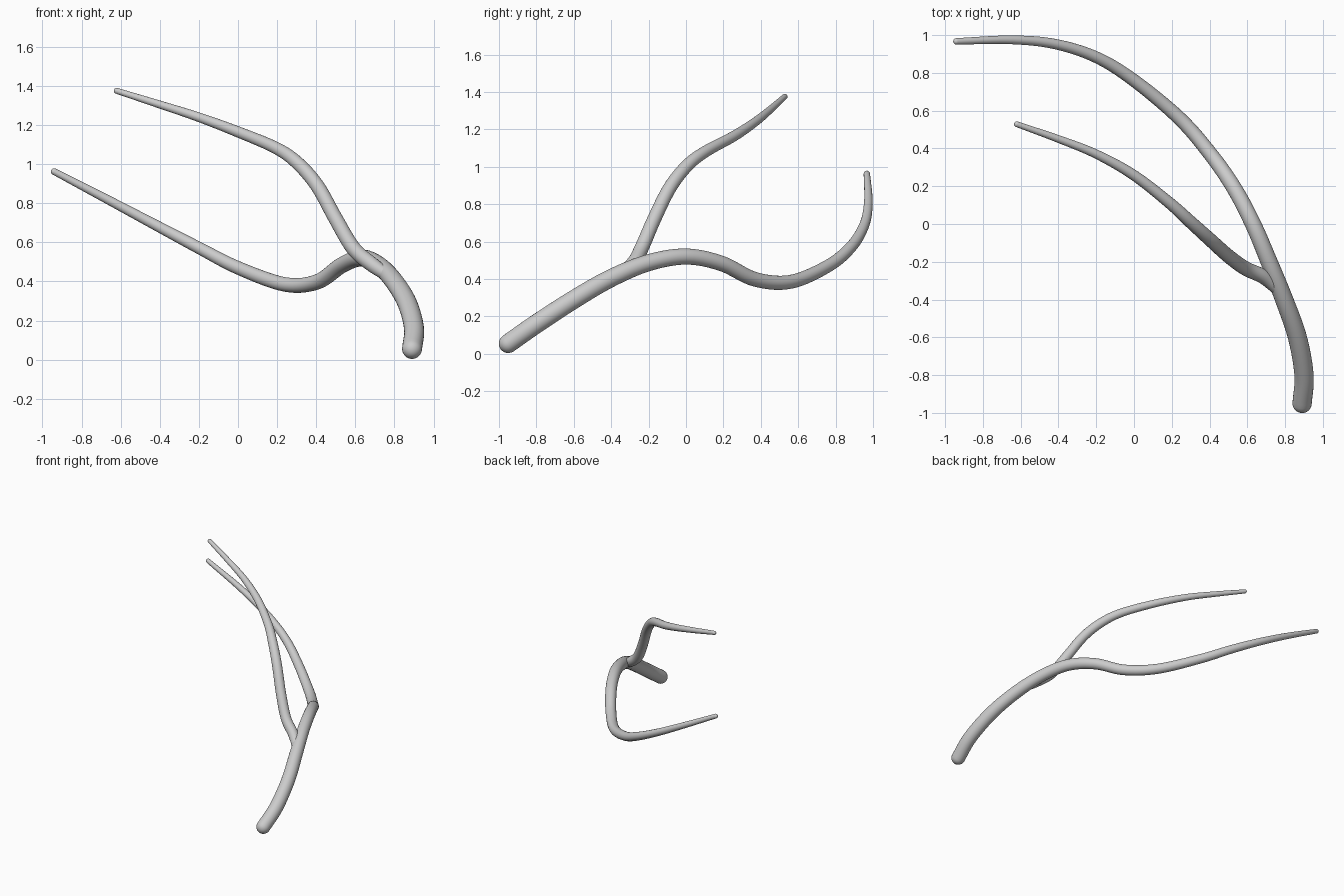
import bpy, bmesh, math
from mathutils import Vector

if "Cube" in bpy.data.objects:
    bpy.data.objects.remove(bpy.data.objects["Cube"])

SIDES = 24
STEPS = 8


def spline(a, b, c, d, t):
    """Catmull-Rom interpolation of one path span."""
    return 0.5 * (2 * b + (c - a) * t + (2 * a - 5 * b + 4 * c - d) * t ** 2
                  + (3 * b - a - 3 * c + d) * t ** 3)


def tapered_limb(name, pts):
    """Sweep a round section along (x, y, z, radius) points, with domed ends."""
    p = [Vector(q) for q in pts]
    p = [2 * p[0] - p[1]] + p + [2 * p[-1] - p[-2]]
    path = [spline(*p[i:i + 4], s / STEPS)
            for i in range(len(p) - 3) for s in range(STEPS)] + [p[-2]]
    pos = [q.to_3d() for q in path]
    rad = [q[3] for q in path]
    n = len(pos)
    tan = [(pos[min(i + 1, n - 1)] - pos[max(i - 1, 0)]).normalized() for i in range(n)]

    # Domed start, body, domed end as (centre, tangent, radius)
    angles = [math.radians(a) for a in (15, 30, 45, 60, 75, 86)]
    rings = [(pos[0] - tan[0] * rad[0] * math.sin(a), tan[0], rad[0] * math.cos(a))
             for a in reversed(angles)]
    rings += list(zip(pos, tan, rad))
    rings += [(pos[-1] + tan[-1] * rad[-1] * math.sin(a), tan[-1], rad[-1] * math.cos(a))
              for a in angles]

    bm = bmesh.new()
    side = tan[0].orthogonal()
    loops = []
    for c, t, r in rings:
        side = (side - t * side.dot(t)).normalized()
        up = t.cross(side)
        loops.append([bm.verts.new(c + r * (side * math.cos(k) + up * math.sin(k)))
                      for k in (2 * math.pi * j / SIDES for j in range(SIDES))])
    for a, b in zip(loops, loops[1:]):
        for j in range(SIDES):
            k = (j + 1) % SIDES
            bm.faces.new((a[j], a[k], b[k], b[j]))
    bm.faces.new(loops[0][::-1])
    bm.faces.new(loops[-1])
    bmesh.ops.recalc_face_normals(bm, faces=bm.faces)
    for f in bm.faces:
        f.smooth = True
    me = bpy.data.meshes.new(name)
    bm.to_mesh(me)
    bm.free()
    ob = bpy.data.objects.new(name, me)
    bpy.context.collection.objects.link(ob)
    return ob


# Main branch, thick at the foot and thin at the far tip
tapered_limb("main_branch", [
    (0.89, -0.95, 0.055, 0.051), (0.90, -0.80, 0.16, 0.051),
    (0.865, -0.60, 0.29, 0.050), (0.795, -0.40, 0.405, 0.048),
    (0.715, -0.20, 0.487, 0.045), (0.63, 0.00, 0.52, 0.043),
    (0.53, 0.19, 0.483, 0.041), (0.405, 0.37, 0.398, 0.039),
    (0.24, 0.56, 0.385, 0.037), (0.00, 0.76, 0.47, 0.034),
    (-0.20, 0.883, 0.572, 0.031), (-0.42, 0.953, 0.688, 0.027),
    (-0.65, 0.975, 0.81, 0.023), (-0.94, 0.967, 0.962, 0.017)])

# Side branch forking upward from the main one
tapered_limb("side_branch", [
    (0.775, -0.36, 0.425, 0.030), (0.685, -0.28, 0.487, 0.038),
    (0.59, -0.235, 0.57, 0.038), (0.50, -0.17, 0.72, 0.037),
    (0.405, -0.085, 0.89, 0.036), (0.30, 0.01, 1.01, 0.034),
    (0.19, 0.11, 1.085, 0.031), (0.00, 0.258, 1.165, 0.028),
    (-0.20, 0.37, 1.24, 0.024), (-0.40, 0.45, 1.305, 0.020),
    (-0.62, 0.528, 1.375, 0.015)])
